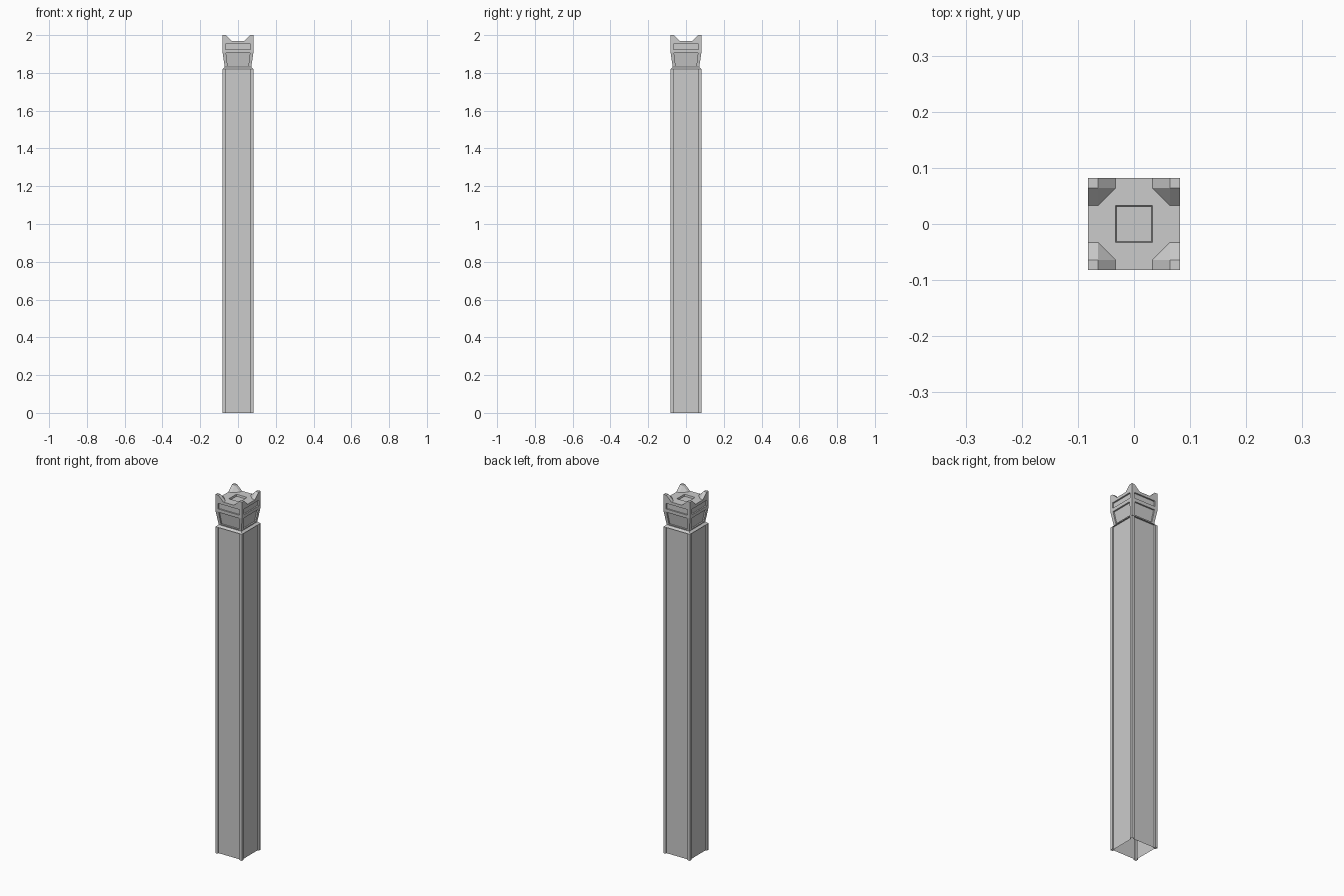
import bpy, bmesh, math
from mathutils import Matrix

if "Cube" in bpy.data.objects:
    bpy.data.objects.remove(bpy.data.objects["Cube"])

W = 0.082          # half width of the post
S = 0.067          # half width of the shaft panel
D = 0.008          # recess depth


def build(name, quarter):
    """Repeat the faces of the front quarter around z and weld them."""
    bm = bmesh.new()
    for k in range(4):
        rot = Matrix.Rotation(k * math.pi / 2, 4, 'Z')
        for face in quarter:
            vs = [bm.verts.new(p) for p in face]
            for v in vs:
                v.co = rot @ v.co
            bm.faces.new(vs)
    bmesh.ops.remove_doubles(bm, verts=bm.verts, dist=1e-5)
    bmesh.ops.recalc_face_normals(bm, faces=bm.faces)
    me = bpy.data.meshes.new(name)
    bm.to_mesh(me)
    bm.free()
    ob = bpy.data.objects.new(name, me)
    bpy.context.collection.objects.link(ob)
    return ob


def trapezoid(hb, zb, ht, zt, y):
    """Four corners of a symmetric panel, y given as a function of z."""
    return [(-hb, y(zb), zb), (hb, y(zb), zb), (ht, y(zt), zt), (-ht, y(zt), zt)]


def bridge(a, b):
    n = len(a)
    return [[a[i], a[(i + 1) % n], b[(i + 1) % n], b[i]] for i in range(n)]


def recessed(outer, inner):
    """Framed panel sunk into the front side."""
    sunk = [(x, y + D, z) for x, y, z in inner]
    return bridge(outer, inner) + bridge(inner, sunk) + [sunk]


# Shaft: hollow, open at the bottom, corner strips beside sunken panels
Z, C, H = 1.82, 1.83, 0.070
shaft = []
for s in (-1, 1):
    shaft.append([(s * S, -W, 0), (s * W, -W, 0), (s * W, -W, Z), (s * S, -W, Z)])
    shaft.append([(s * S, -W, 0), (s * S, -W + D, 0), (s * S, -W + D, Z), (s * S, -W, Z)])
shaft.append([(-S, -W + D, 0), (S, -W + D, 0), (S, -W + D, Z), (-S, -W + D, Z)])
shaft.append([(-S, -W + D, Z), (S, -W + D, Z), (S, -W, Z), (-S, -W, Z)])
shaft.append([(-W, -W, Z), (-S, -W, Z), (S, -W, Z), (W, -W, Z), (H, -H, C), (-H, -H, C)])
build("shaft", shaft)

# Cap: flared neck panel, slotted band
M, T, P = 1.91, 1.97, 2.0
slope = lambda z: -(H + (W - H) * (z - C) / (M - C))
flat = lambda z: -W
cap = recessed(trapezoid(H, C, W, M, slope), trapezoid(0.055, 1.836, 0.063, 1.904, slope))
cap += recessed(trapezoid(W, M, W, T, flat), trapezoid(0.066, 1.923, 0.066, 1.954, flat))

# Top plate with shallow square recess
a, b, m = 0.033, 0.064, 0.0485
cap.append([(-a, -W, T), (a, -W, T), (a, -b, T), (m, -m, T),
            (a, -a, T), (-a, -a, T), (-m, -m, T), (-a, -b, T)])
r, B = 0.031, T - 0.01
cap.append([(-a, -a, T), (a, -a, T), (r, -r, B), (-r, -r, B)])
cap.append([(-r, -r, B), (r, -r, B), (0, 0, B)])

# Corner horn
cap.append([(b, -W, P), (W, -W, P), (W, -b, P), (b, -b, P)])
cap.append([(a, -W, T), (W, -W, T), (W, -W, P), (b, -W, P)])
cap.append([(W, -W, T), (W, -a, T), (W, -b, P), (W, -W, P)])
cap.append([(a, -W, T), (b, -W, P), (b, -b, P), (a, -b, T)])
cap.append([(W, -a, T), (b, -a, T), (b, -b, P), (W, -b, P)])
cap.append([(a, -b, T), (b, -b, P), (b, -a, T), (m, -m, T)])
build("cap", cap)
